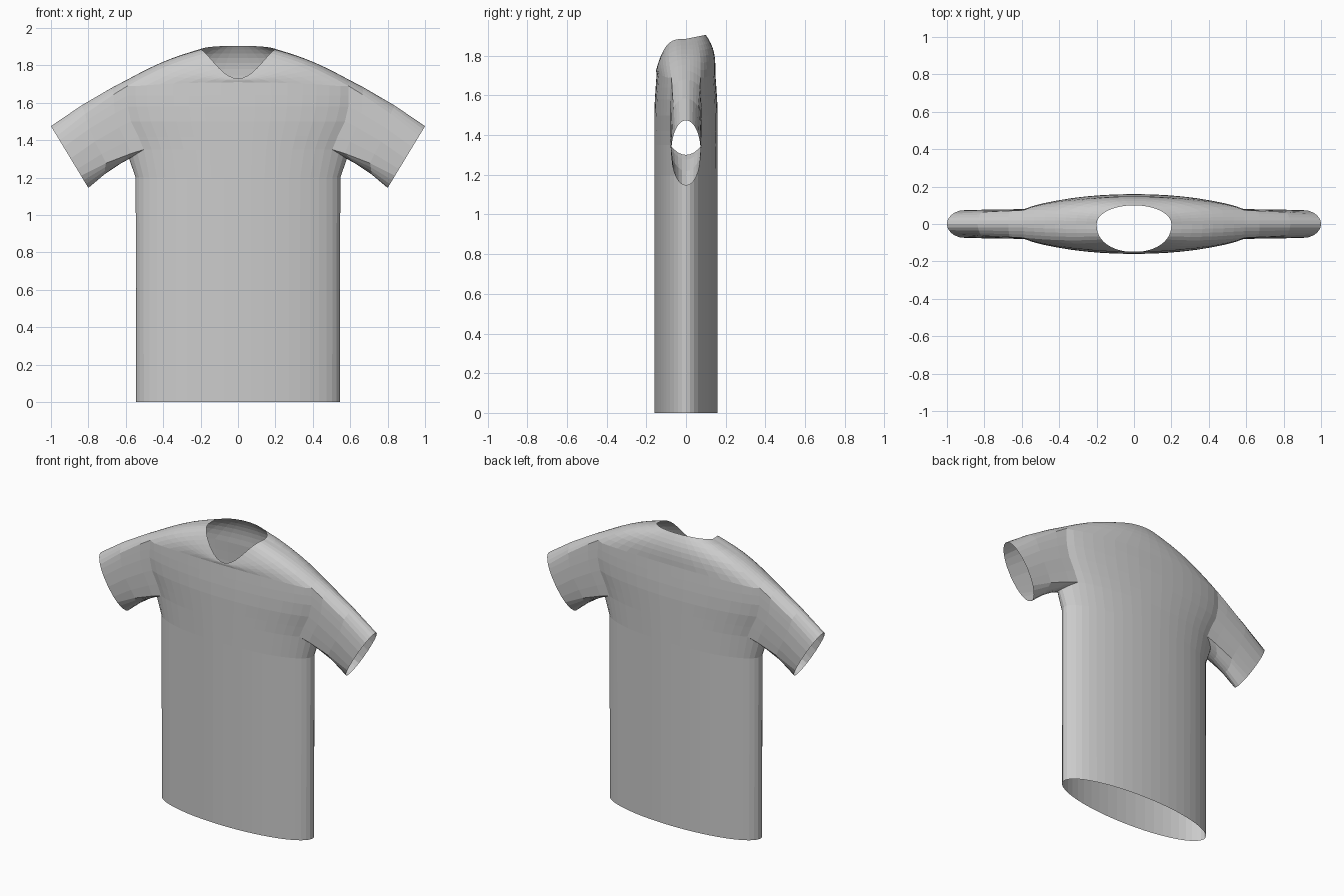
import bpy, bmesh
from math import sin, cos, pi, atan2
from mathutils import Vector

cube = bpy.data.objects.get("Cube")
if cube:
    bpy.data.objects.remove(cube, do_unlink=True)

N = 48          # columns around the torso
HALF = N // 2
ARM = 4         # columns each side of the side seam taken by the armhole
ARM_X = 0.59    # outermost reach of the torso at the armhole
ARM_Y = 0.08

fabric = bpy.data.materials.new("grey_fabric")
fabric.use_nodes = True
GREY = (0.6, 0.6, 0.6, 1)
fabric.diffuse_color = GREY
fabric.node_tree.nodes["Principled BSDF"].inputs["Base Color"].default_value = GREY


def torso_ring(z, width, depth, side_z=0.0):
    """Elliptical ring cut flat at the armholes; side_z shifts the side seam."""
    pts = []
    for i in range(N):
        a = 2 * pi * i / N
        x = max(-ARM_X, min(ARM_X, width * cos(a)))
        y = depth * sin(a)
        arch = max(0, 1 - (y / ARM_Y) ** 2)
        pts.append(Vector((x, y, z + side_z * arch)))
    return pts


def neck_ring():
    """Rounded at the back, dropping to a V at the front."""
    pts = []
    for i in range(N):
        a = 2 * pi * i / N
        s = sin(a)
        if s < 0:
            y, z = -0.15 * abs(s) ** 0.85, 1.885 - 0.155 * abs(s) ** 3
        else:
            y, z = 0.1 * s, 1.885 + 0.02 * s
        pts.append(Vector((0.2 * cos(a), y, z)))
    return pts


def shoulder_ring(yoke, neck, t):
    """Ring between yoke and neckline, bulged to round the shoulders."""
    pts = []
    for p, q in zip(yoke, neck):
        v = p.lerp(q, t)
        bulge = (q.z - p.z) * sin(pi * t)
        v.y *= 1 + 0.6 * bulge
        v.z += 0.1 * bulge
        pts.append(v)
    return pts


# Torso rings from hem to yoke
rings = [torso_ring(0, 0.545, 0.16),
         torso_ring(1.2, 0.547, 0.16),
         torso_ring(1.35, 0.582, 0.16, -0.05)]
arm_low = len(rings) - 1
for z, w, d in ((1.42, 0.615, 0.16), (1.5, 0.66, 0.16),
                (1.58, 0.685, 0.157), (1.64, 0.69, 0.153)):
    rings.append(torso_ring(z, w, d))
yoke = torso_ring(1.685, 0.69, 0.148, 0.04)
for p in yoke:
    p.z += 0.025 * max(0, abs(p.y) - ARM_Y) / 0.068
arm_high = len(rings)
rings.append(yoke)

# Shoulders up to the neckline
neck = neck_ring()
for step in range(1, 7):
    rings.append(shoulder_ring(yoke, neck, step / 7))
rings.append(neck)

bm = bmesh.new()
verts = [[bm.verts.new(p) for p in ring] for ring in rings]


def in_armhole(r, i):
    return arm_low <= r < arm_high and (i + ARM) % HALF < 2 * ARM


for r in range(len(rings) - 1):
    for i in range(N):
        if not in_armhole(r, i):
            j = (i + 1) % N
            bm.faces.new((verts[r][i], verts[r][j], verts[r + 1][j], verts[r + 1][i]))


def sleeve(start, side):
    """Tube drawn out from the armhole edge to an angled open cuff."""
    at = lambda r, k: verts[r][(start + k) % N]
    loop = [at(arm_low, k) for k in range(-ARM, ARM)]
    loop += [at(r, ARM) for r in range(arm_low, arm_high)]
    loop += [at(arm_high, k) for k in range(ARM, -ARM, -1)]
    loop += [at(r, -ARM) for r in range(arm_high, arm_low, -1)]
    roots = [v.co.copy() for v in loop]
    cuffs = []
    for p in roots:
        a = atan2((p.z - 1.51) / 0.21, p.y / ARM_Y)
        cuffs.append(Vector((side * (0.9 + 0.1 * sin(a)), 0.075 * cos(a),
                             1.31 + 0.165 * sin(a))))
    previous = loop
    for t in (0.2, 0.6, 1):
        current = []
        for p, q in zip(roots, cuffs):
            v = p.lerp(q, t)
            v.z += 0.012 * sin(pi * t)
            current.append(bm.verts.new(v))
        for i in range(len(loop)):
            j = (i + 1) % len(loop)
            bm.faces.new((previous[i], previous[j], current[j], current[i]))
        previous = current


sleeve(0, 1)
sleeve(HALF, -1)

# Drop the unused points inside the armholes
bmesh.ops.delete(bm, geom=[v for v in bm.verts if not v.link_faces], context='VERTS')

mesh = bpy.data.meshes.new("shirt")
bm.to_mesh(mesh)
bm.free()
mesh.materials.append(fabric)
shirt = bpy.data.objects.new("shirt", mesh)
bpy.context.collection.objects.link(shirt)
